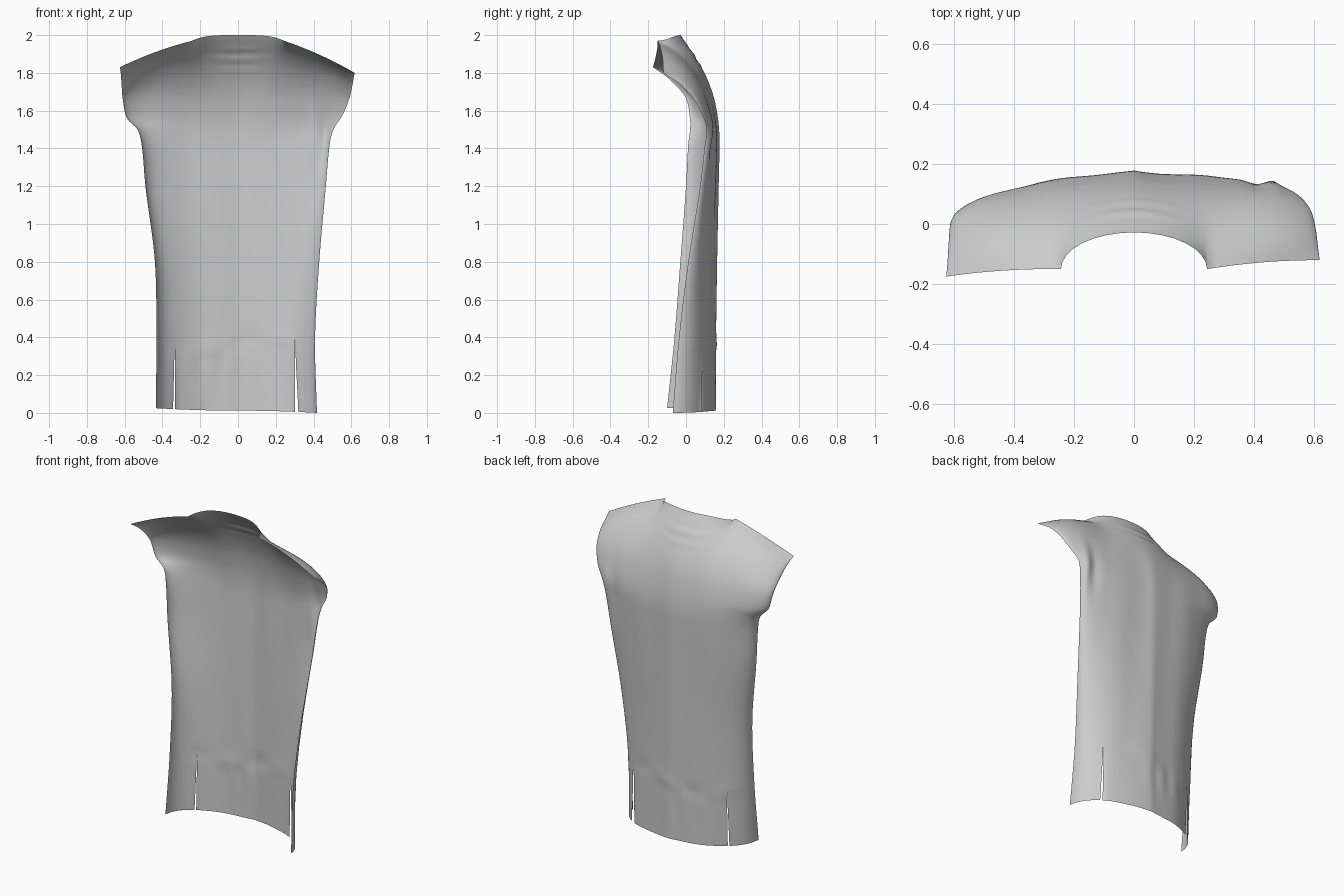
import bpy, bmesh
from math import sin, pi, exp, sqrt
from mathutils import Vector

if "Cube" in bpy.data.objects:
    bpy.data.objects.remove(bpy.data.objects["Cube"])

# Guide rows: centre (z, y), left edge (x, y, z), right edge (x, y, z)
ROWS = [
    (.012, .150, -.435, -.100, .025, .418, -.070, .000),
    (.39, .150, -.432, -.062, .39, .408, -.038, .39),
    (.80, .155, -.440, -.030, .80, .430, .012, .80),
    (1.20, .163, -.490, .000, 1.20, .465, .075, 1.20),
    (1.42, .168, -.510, .012, 1.42, .485, .100, 1.42),
    (1.50, .166, -.532, .022, 1.50, .505, .110, 1.50),
    (1.58, .158, -.588, .022, 1.56, .550, .090, 1.57),
    (1.69, .138, -.610, .005, 1.66, .588, .045, 1.66),
    (1.80, .100, -.616, -.045, 1.73, .605, -.015, 1.73),
    (1.90, .046, -.620, -.110, 1.79, .612, -.070, 1.77),
    (2.00, -.030, -.625, -.175, 1.83, .618, -.120, 1.80),
]
HALF = 30                     # columns on each side of the centre back
NECK = 8                      # column where the neckline meets the shoulder
STEPS = [12, 10, 10, 8, 4, 4, 5, 5, 6, 8]


def slope(k, c):
    a, b = ROWS[max(k - 1, 0)], ROWS[min(k + 1, len(ROWS) - 1)]
    return (b[c] - a[c]) / (b[0] - a[0])


def guide(k, f):
    """Smooth interpolation between guide rows k and k + 1."""
    a, b = ROWS[k], ROWS[k + 1]
    h = b[0] - a[0]
    return [(2*f**3 - 3*f**2 + 1) * a[c] + (f**3 - 2*f**2 + f) * h * slope(k, c)
            + (3*f**2 - 2*f**3) * b[c] + (f**3 - f**2) * h * slope(k + 1, c)
            for c in range(8)]


def section(g, i):
    """Curved cross-section of the back at column i."""
    u = sin(abs(i) / HALF * pi / 2)
    ex, ey, ez = g[2:5] if i < 0 else g[5:8]
    bend = 1 - sqrt(max(0, 1 - u ** 2.1))
    return Vector((ex * u, g[1] + (ey - g[1]) * bend, g[0] + (ez - g[0]) * u * u))


def top_edge(i):
    """Scooped neckline, then the sloping shoulder seam."""
    side = -1 if i < 0 else 1
    neck = Vector((.243 * side, -.15, 1.97))
    if abs(i) <= NECK:
        s = sin(abs(i) / NECK * pi / 2)
        return Vector((neck.x * s, -.15 + .122 * sqrt(max(0, 1 - s * s)), 2 - .03 * s**4))
    u0 = sin(NECK / HALF * pi / 2)
    q = (sin(abs(i) / HALF * pi / 2) - u0) / (1 - u0)
    p = neck.lerp(Vector(ROWS[-1][2:5] if i < 0 else ROWS[-1][5:8]), q)
    p.z += .045 * q * (1 - q)
    p.y += .03 * q * (1 - q)
    return p


def folds(p):
    """Centre seam ridge, soft drapes, hem band, neck creases, armhole pleat."""
    x, z = p.x, p.z
    body = min(1, max(0, (1.9 - z) / .3))
    d = body * (.008 * exp(-abs(x) / .06) + .002 * sin(x * 26 + 1.5 * z))
    d += .006 * exp(-((z - .37 - .03 * sin(9 * x)) / .03) ** 2) * sin(x * 17 + 1)
    d += .004 * exp(-((z - .26) / .1) ** 2) * sin(x * 55) * exp(-((x + .1) / .15) ** 2)
    d += .005 * sin((z - .25 * x * x) * 110) * exp(-((z - 1.88) / .05) ** 2 - (x / .12) ** 2)
    pleat = exp(-((z - 1.46) / .14) ** 2)
    d += pleat * (.022 * exp(-((x - .465) / .025) ** 2) - .018 * exp(-((x - .405) / .03) ** 2))
    return d


# Broad pull towards the top edge, smoothed across columns to avoid neck creases
last = guide(len(STEPS) - 1, 1)
cols = range(-HALF, HALF + 1)
pull = [top_edge(i) - section(last, i) for i in cols]
soft = pull
for _ in range(14):
    soft = [(soft[max(j - 1, 0)] + 2 * soft[j] + soft[min(j + 1, 2 * HALF)]) / 4
            for j in range(len(cols))]

# Back panel sheet
samples = [(k, s / n) for k, n in enumerate(STEPS) for s in range(n)] + [(len(STEPS) - 1, 1)]
bm = bmesh.new()
grid = []
for k, f in samples:
    g = guide(k, f)
    t = max(0, (g[0] - 1.4) / .6)
    w, sharp = t ** 2, t ** 9
    row = []
    for i, a, b in zip(cols, pull, soft):
        c = abs(i) / HALF
        p = section(g, i) + w * b + sharp * (a - b)
        p.z += .12 * w * (1 - w) * sin(pi * c) ** 2      # rounded shoulder top
        p.y += folds(p) * (1 - c) ** .5
        row.append(bm.verts.new(p))
    grid.append(row)
for a, b in zip(grid, grid[1:]):
    for i in range(len(a) - 1):
        bm.faces.new((a[i], b[i], b[i + 1], a[i + 1]))

# Hem slits, open at the bottom
for col, gap in ((-17, .006), (16, .009)):
    line = [r[col + HALF] for r in grid[:STEPS[0] + 1]]
    edges = [bm.edges.get(pair) for pair in zip(line, line[1:])]
    parts = bmesh.ops.split_edges(bm, edges=edges)["edges"]
    for v in {v for e in parts for v in e.verts}:
        xs = [fc.calc_center_median().x for fc in v.link_faces]
        if v.co.z < .385:
            side = 1 if sum(xs) / len(xs) > v.co.x else -1
            v.co.x += side * gap * (1 - v.co.z / .39)

mesh = bpy.data.meshes.new("shirt_back_panel")
bm.to_mesh(mesh)
bm.free()
panel = bpy.data.objects.new("shirt_back_panel", mesh)
bpy.context.collection.objects.link(panel)
for poly in mesh.polygons:
    poly.use_smooth = True
